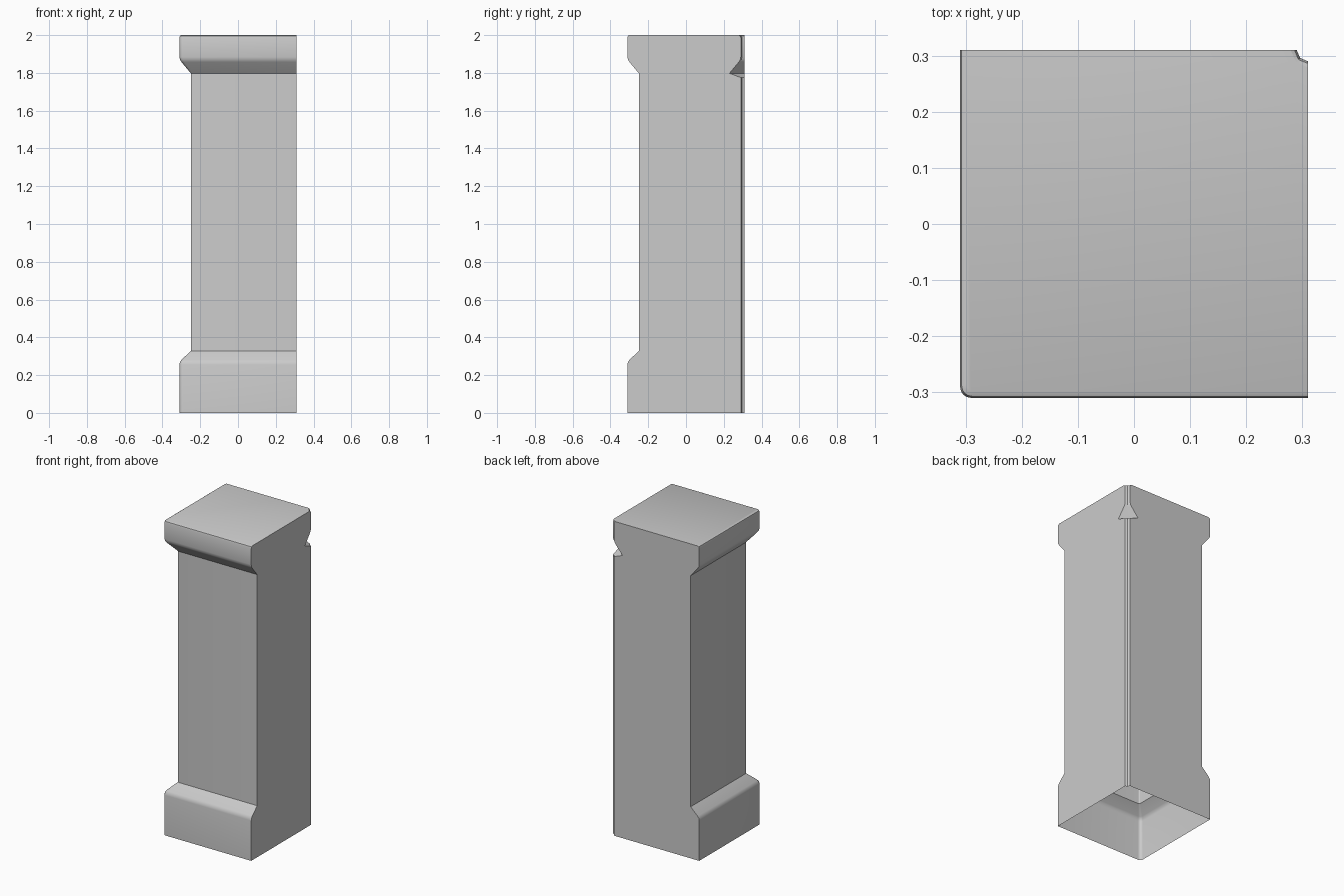
import bpy, bmesh, math

if "Cube" in bpy.data.objects:
    bpy.data.objects.remove(bpy.data.objects["Cube"])

F = 0.31  # flat back and right faces

# Vertical profile: height, moulding offset, corner radius, groove edge, groove depth point
LEVELS = [
    (0.0,   0.31,  0.020, 0.29,  0.296),
    (0.255, 0.31,  0.020, 0.29,  0.296),
    (0.270, 0.307, 0.018, 0.29,  0.296),
    (0.281, 0.299, 0.016, 0.29,  0.296),
    (0.328, 0.25,  0.008, 0.29,  0.296),
    (1.775, 0.25,  0.008, 0.29,  0.296),
    (1.798, 0.25,  0.008, 0.23,  0.268),
    (1.857, 0.299, 0.016, 0.279, 0.290),
    (1.869, 0.307, 0.018, 0.287, 0.294),
    (1.884, 0.31,  0.020, 0.29,  0.296),
    (1.986, 0.31,  0.020, 0.29,  0.296),
    (1.996, 0.307, 0.018, 0.286, 0.293),
    (2.0,   0.299, 0.014, 0.279, 0.289),
]


def section(d, r, a, b):
    """Plan outline: rounded moulded corner, flat sides, grooved far corner."""
    pts = []
    for k in range(5):
        t = math.pi + k * math.pi / 8
        pts.append((-d + r + r * math.cos(t), -d + r + r * math.sin(t)))
    return pts + [(F, -d), (F, a), (b, b), (a, F), (-d, F)]


# Hollow pillar shell, open underneath
bm = bmesh.new()
rings = [[bm.verts.new((x, y, z)) for x, y in section(d, r, a, b)]
         for z, d, r, a, b in LEVELS]
for low, high in zip(rings, rings[1:]):
    n = len(low)
    for i in range(n):
        j = (i + 1) % n
        bm.faces.new((low[i], low[j], high[j], high[i]))

# Top cap
bm.faces.new(rings[-1])

mesh = bpy.data.meshes.new("corner_pillar")
bm.to_mesh(mesh)
bm.free()
pillar = bpy.data.objects.new("corner_pillar", mesh)
bpy.context.collection.objects.link(pillar)

# Soft fillets, crisp edges
bpy.context.view_layer.objects.active = pillar
pillar.select_set(True)
bpy.ops.object.shade_smooth_by_angle(angle=math.radians(32))
